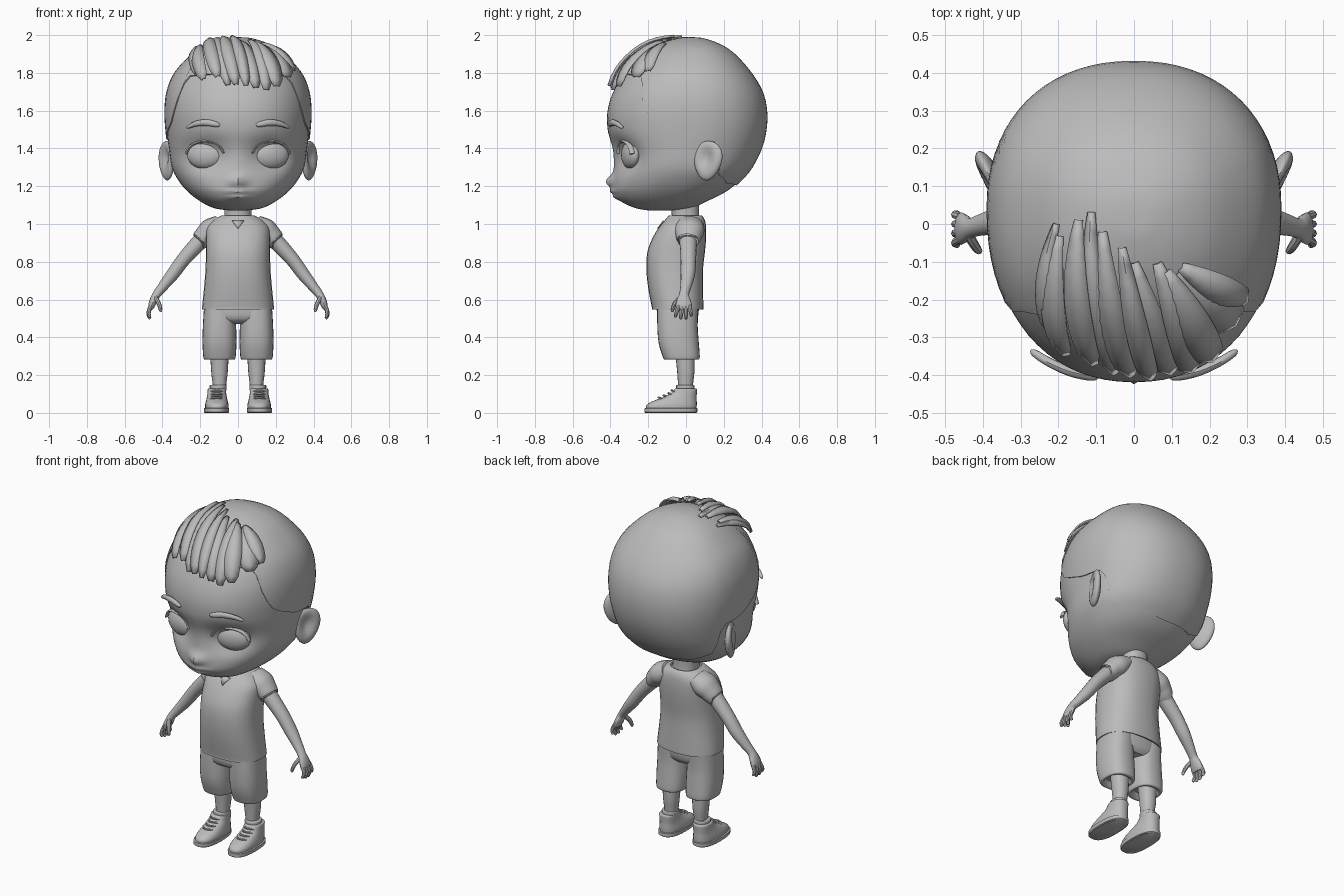
import bpy, bmesh, math
from mathutils import Vector, Matrix
from mathutils.bvhtree import BVHTree

if "Cube" in bpy.data.objects:
    bpy.data.objects.remove(bpy.data.objects["Cube"])

clay = bpy.data.materials.new("plain_grey")
clay.diffuse_color = (0.5, 0.5, 0.5, 1)
clay.use_nodes = True
clay.node_tree.nodes["Principled BSDF"].inputs["Base Color"].default_value = clay.diffuse_color


def make(name, verts, faces, mirror=False, angle=40, solid=0):
    me = bpy.data.meshes.new(name)
    me.from_pydata([tuple(v) for v in verts], [], faces)
    bm = bmesh.new()
    bm.from_mesh(me)
    bmesh.ops.recalc_face_normals(bm, faces=bm.faces)
    bm.to_mesh(me)
    bm.free()
    me.materials.append(clay)
    ob = bpy.data.objects.new(name, me)
    bpy.context.collection.objects.link(ob)
    bpy.ops.object.select_all(action='DESELECT')
    ob.select_set(True)
    bpy.context.view_layer.objects.active = ob
    bpy.ops.object.shade_smooth_by_angle(angle=math.radians(angle))
    if solid:
        m = ob.modifiers.new("thickness", 'SOLIDIFY')
        m.thickness, m.offset = solid, 0
    if mirror:
        ob.modifiers.new("mirror", 'MIRROR')
    return ob


def sample(rows, u):
    """Smooth (Catmull-Rom) interpolation of table rows at index u."""
    i = max(0, min(int(u), len(rows) - 2))
    t = u - i
    a, b, c, d = (rows[max(0, min(j, len(rows) - 1))] for j in range(i - 1, i + 3))
    return [0.5 * (2*q + (r-p)*t + (2*p-5*q+4*r-s)*t*t + (3*q-p-3*r+s)*t**3)
            for p, q, r, s in zip(a, b, c, d)]


def smooth(rows, k):
    return [sample(rows, i / k) for i in range((len(rows) - 1) * k + 1)]


def loft(name, rings, caps=True, **kw):
    n = len(rings[0])
    faces = [(r*n+i, r*n+(i+1) % n, (r+1)*n+(i+1) % n, (r+1)*n+i)
             for r in range(len(rings) - 1) for i in range(n)]
    if caps:
        faces += [tuple(range(n)), tuple(range((len(rings)-1)*n, len(rings)*n))]
    return make(name, [v for r in rings for v in r], faces, **kw)


def oval_point(t, z, rx, yf, yb, yc, cx=0, e=2.2):
    s, c = math.sin(t), math.cos(t)
    f = lambda v: math.copysign(abs(v) ** (2 / e), v)
    return Vector((cx + rx*f(s), yc - (yc-yf if c > 0 else yb-yc)*f(c), z))


def stack(name, rows, n=28, k=3, cx=0, e=2.2, **kw):
    """Upright body: rows of z, half width, front y, back y."""
    return loft(name, [[oval_point(2*math.pi*i/n, z, rx, yf, yb, (yf+yb)/2, cx, e)
                        for i in range(n)] for z, rx, yf, yb in smooth(rows, k)], **kw)


def tube(name, rows, n=12, k=4, **kw):
    """Limb: rows of x, y, z, radius in plane, radius in depth."""
    pts, rings = smooth(rows, k), []
    for i, p in enumerate(pts):
        d = Vector(pts[min(i+1, len(pts)-1)][:3]) - Vector(pts[max(i-1, 0)][:3])
        side = d.cross(Vector((0, 1, 0))).normalized()
        other = side.cross(d).normalized()
        rings.append([Vector(p[:3]) + side*p[3]*math.cos(a) + other*p[4]*math.sin(a)
                      for a in (2*math.pi*j/n for j in range(n))])
    return loft(name, rings, **kw)


# Head: z, half width, front y, back y, widest y
HEAD = [(1.072, .05, -.20, -.06, -.13), (1.085, .13, -.27, .03, -.11), (1.12, .2, -.345, .11, -.08),
        (1.17, .265, -.38, .21, -.04), (1.23, .315, -.385, .285, -.01), (1.3, .35, -.385, .345, .02),
        (1.4, .366, -.392, .395, .03), (1.5, .378, -.415, .42, .04), (1.6, .383, -.415, .423, .04),
        (1.7, .372, -.385, .4, .04), (1.8, .33, -.325, .34, .04), (1.9, .235, -.22, .25, .04),
        (1.95, .155, -.13, .17, .04), (1.977, .07, -.04, .09, .035), (1.982, .01, .02, .04, .03)]


def bump(x, z, sx, sz):
    return math.exp(-(x/sx)**2 - (z/sz)**2)


def head_point(t, u, grow=0):
    z, rx, yf, yb, yc = sample(HEAD, u)
    p = oval_point(t, z, rx, yf, yb, yc)
    if p.y < -.1:  # sockets, nose, lips
        p.y += .06 * bump(abs(p.x) - .175, p.z - 1.36, .11, .085)
        p.y -= .04 * bump(p.x, p.z - 1.225, .04, .035)
        p.y -= .018 * bump(p.x, p.z - 1.172, .06, .013) + .02 * bump(p.x, p.z - 1.143, .05, .014)
    return p + (p - Vector((0, .02, 1.5))).normalized() * grow


N, top = 72, len(HEAD) - 1
rings = [[head_point(2*math.pi*i/N, u/6) for i in range(N)] for u in range(top*6 + 1)]
head = loft("head", rings)
tree = BVHTree.FromPolygons([v.co for v in head.data.vertices],
                            [tuple(p.vertices) for p in head.data.polygons])

# Short hair cap; lower edge given as angle from front, height
EDGE = [(0, 1.8), (48, 1.78), (57, 1.62), (66, 1.53), (88, 1.455), (108, 1.44), (118, 1.27), (140, 1.22), (180, 1.21)]


def edge_u(t):
    a = math.degrees(min(t, 2*math.pi - t))
    for (a0, z0), (a1, z1) in zip(EDGE, EDGE[1:]):
        if a <= a1 + 1e-6:
            z = z0 + (z1-z0)*(a-a0)/(a1-a0)
            break
    for i in range(top):
        if HEAD[i+1][0] >= z:
            return i + (z - HEAD[i][0]) / (HEAD[i+1][0] - HEAD[i][0])


cap = []
for r in range(-1, 31):
    f = max(r, 0) / 30
    cap.append([head_point(t, edge_u(t)*(1-f) + top*f, -.004 if r < 0 else .007)
                for t in (2*math.pi*i/N for i in range(N))])
loft("hair_cap", cap)

# Swept fringe strands: root x, y, tip x, y, width
STRANDS = [(-.2, .0, -.21, -.27, .05), (-.19, -.03, -.17, -.32, .07), (-.14, .01, -.1, -.34, .07),
           (-.11, .03, -.05, -.37, .06), (-.08, -.02, -.01, -.372, .07), (-.03, -.06, .04, -.375, .06),
           (.0, -.1, .09, -.37, .075), (.06, -.1, .14, -.362, .075), (.08, -.12, .19, -.33, .09),
           (.12, -.12, .25, -.25, .11), (.12, -.11, .275, -.19, .08)]
core = Vector((0, 0, 1.55))


def skull_dir(x, y):
    hit = tree.ray_cast(Vector((x, y, 3)), Vector((0, 0, -1)))[0]
    return (hit - core).normalized()


for j, (x0, y0, x1, y1, w) in enumerate(STRANDS):
    a, b = skull_dir(x0, y0), skull_dir(x1, y1)
    side = a.cross(b).normalized()
    verts, faces, n = [], [], 10
    for i in range(n + 1):
        f = i / n
        d = a.slerp(b, f)
        hit = tree.ray_cast(core, d)[0]
        half = w * .5 * (.08 + .92 * math.sin(math.pi * min(.97, .05 + f*.75)) ** .8) * (.55 if i == n else 1)
        lift = .008 + .03 * math.sin(math.pi * min(1, f*.85)) + .005 * (j % 3)
        for k in (-1, 0, 1):
            verts.append(hit + d * (lift + (.009 if k == 0 else 0)) + side * half * k)
    for i in range(n):
        faces += [(3*i+k, 3*i+k+1, 3*i+k+4, 3*i+k+3) for k in (0, 1)]
    make("hair_strand", verts, faces, solid=.008, angle=50)


def ball(name, loc, scale, yaw, shape=None, tilt=0):
    bm = bmesh.new()
    bmesh.ops.create_uvsphere(bm, u_segments=28, v_segments=18, radius=1)
    for v in bm.verts:
        if shape:
            shape(v.co)
    bm.transform(Matrix.Translation(loc) @ Matrix.Rotation(math.radians(yaw), 4, 'Z')
                 @ Matrix.Rotation(math.radians(tilt), 4, 'X') @ Matrix.Diagonal((*scale, 1)))
    vs, fs = [v.co.copy() for v in bm.verts], [[v.index for v in f.verts] for f in bm.faces]
    bm.free()
    make(name, vs, fs, mirror=True)


def ear_hollow(co):
    if co.x > 0:
        co.x -= 1.1 * bump(co.y + .1, co.z - .12, .5, .55)
    co.y *= 1 + .2 * co.z


ball("eye", (.175, -.292, 1.365), (.098, .045, .073), 17)
ball("ear", (.378, .115, 1.335), (.03, .08, .105), -24, ear_hollow, -8)
# Upper eyelid and eyebrow
lid = [(.175 + .1*math.cos(a), -.332 + .035*math.cos(a) + .012*abs(math.cos(a)), 1.365 + .073*math.sin(a), .007, .014)
       for a in (math.radians(d) for d in (5, 35, 65, 90, 115, 145, 172))]
tube("eyelid", lid, n=8, mirror=True)
tube("eyebrow", [(.097, -.405, 1.522, .006, .006), (.115, -.403, 1.527, .014, .012), (.17, -.39, 1.537, .017, .013),
                 (.225, -.365, 1.53, .014, .012), (.262, -.342, 1.514, .009, .01), (.272, -.335, 1.508, .004, .004)],
     n=10, mirror=True)

# Neck, shirt and collar
stack("neck", [(.98, .085, -.09, .08), (1.04, .072, -.075, .07), (1.12, .075, -.085, .07)])
stack("shirt", [(.56, .165, -.155, .07), (.548, .188, -.178, .09), (.56, .19, -.181, .092), (.66, .18, -.2, .09),
                (.76, .172, -.21, .09), (.85, .17, -.205, .1), (.92, .17, -.18, .106), (.98, .165, -.145, .106),
                (1.02, .13, -.112, .1), (1.045, .088, -.09, .084), (1.04, .078, -.08, .075)], e=2.4)
make("collar_notch", [(-.032, -.119, 1.018), (.032, -.119, 1.018), (0, -.15, .975)], [(0, 1, 2)], solid=.006)
tube("sleeve", [(.09, .02, 1.0, .05, .07), (.14, .018, .967, .065, .08), (.175, .015, .938, .057, .07),
                (.2, .012, .912, .05, .06), (.198, .012, .915, .042, .05)], n=18, mirror=True)

# Arm, palm and fingers
tube("arm", [(.15, .012, .96, .045, .05), (.22, .012, .888, .042, .045), (.29, .012, .81, .037, .041),
             (.345, .01, .735, .034, .038), (.395, 0, .672, .027, .03), (.43, -.01, .628, .022, .026),
             (.445, -.012, .6, .021, .036), (.457, -.012, .57, .018, .043), (.462, -.012, .55, .012, .04)],
     n=16, mirror=True)
for i in range(4):
    y, l = -.046 + .023*i, (.05, .06, .06, .045)[i]
    tube("finger", [(.458, y*.85, .572, .012, .011), (.471, y, .56 - l*.35, .011, .0105),
                    (.473, y*1.15, .56 - l*.75, .01, .0095), (.466, y*1.2, .56 - l, .008, .008),
                    (.464, y*1.2, .557 - l, .003, .003)], n=8, k=2, mirror=True)
tube("thumb", [(.437, -.03, .61, .013, .014), (.422, -.055, .585, .012, .013), (.413, -.068, .56, .011, .011),
               (.409, -.072, .54, .008, .008), (.408, -.073, .535, .003, .003)], n=8, k=2, mirror=True)

# Shorts: seat plus two legs
stack("shorts_seat", [(.47, .12, -.11, .04), (.5, .17, -.15, .062), (.57, .172, -.155, .07)], e=2.5)
stack("shorts_leg", [(.31, .06, -.08, .03), (.285, .068, -.1, .05), (.283, .08, -.115, .068), (.3, .086, -.124, .073),
                     (.37, .09, -.145, .068), (.46, .088, -.152, .062), (.56, .082, -.152, .065)],
      cx=.098, e=2.5, mirror=True)

# Lower leg, sock and shoe
stack("shin", [(.1, .034, -.038, .036), (.15, .036, -.042, .037), (.22, .044, -.047, .045), (.33, .05, -.058, .045)],
      n=20, cx=.098, mirror=True)
stack("sock", [(.1, .04, -.048, .042), (.135, .045, -.052, .045), (.147, .043, -.05, .043), (.148, .035, -.04, .036)],
      n=20, cx=.105, mirror=True)
stack("sole", [(0, .062, -.215, .055), (.004, .066, -.22, .06), (.024, .067, -.22, .06), (.026, .062, -.214, .055)],
      k=1, cx=.114, e=2.5, mirror=True)
stack("shoe", [(.02, .061, -.212, .055), (.04, .062, -.21, .057), (.058, .059, -.185, .057), (.078, .054, -.135, .056),
               (.1, .05, -.085, .057), (.125, .048, -.062, .058), (.13, .044, -.056, .052)], cx=.112, e=2.4, mirror=True)
for y, z in ((-.142, .078), (-.115, .089), (-.09, .101), (-.073, .116)):
    tube("lace", [(.074, y+.03, z-.008, .005, .005), (.095, y+.002, z+.002, .006, .006), (.112, y-.003, z+.003, .006, .006),
                  (.13, y+.002, z+.002, .006, .006), (.151, y+.03, z-.008, .005, .005)], n=6, k=2, mirror=True)
